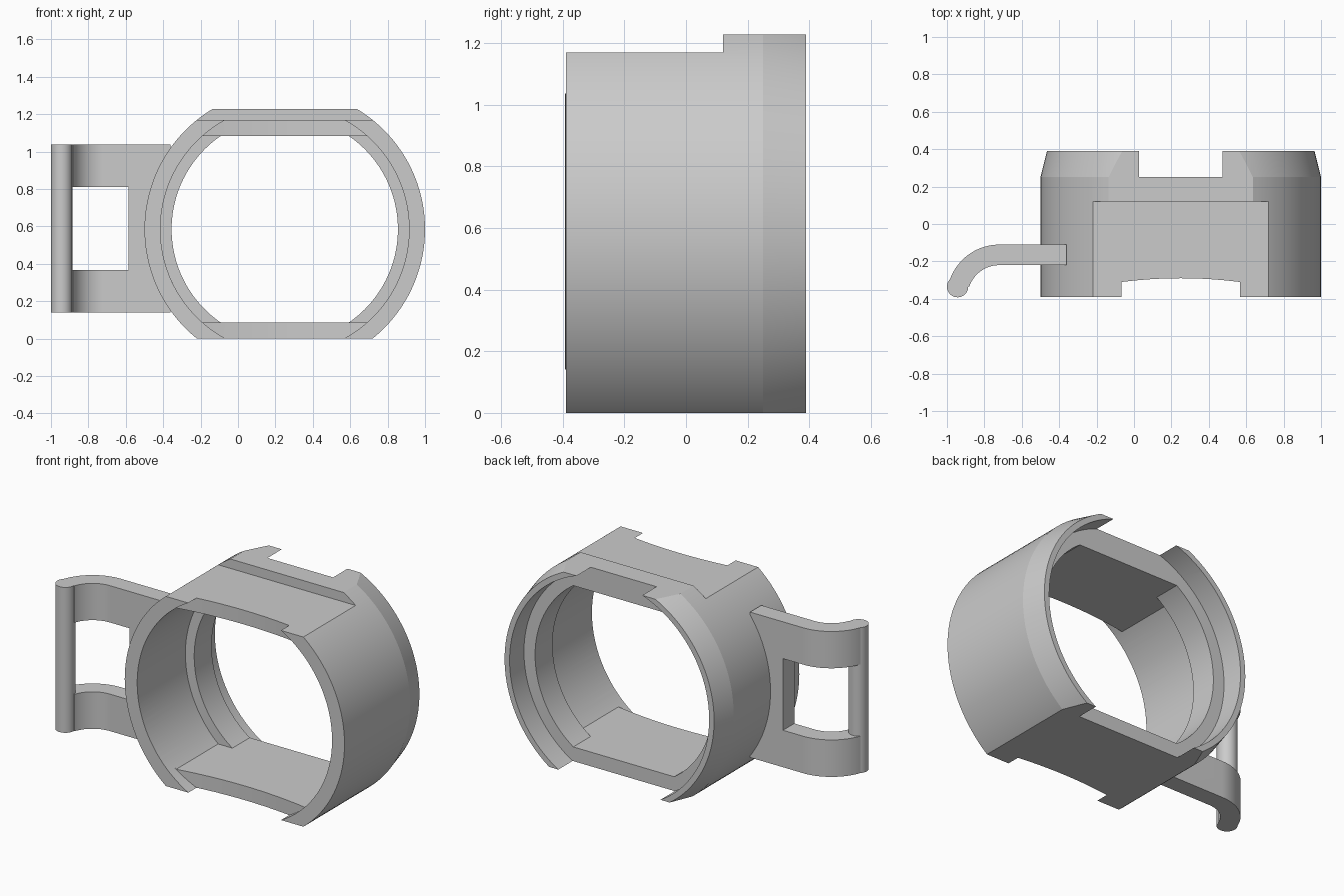
import bpy, bmesh, math

if "Cube" in bpy.data.objects:
    bpy.data.objects.remove(bpy.data.objects["Cube"])

CX, CZ = 0.25, 0.585          # ring axis
FLAT = 0.4975                 # half height of the inner flats
SEG = 128

grey = bpy.data.materials.new("light grey")
grey.use_nodes = True
color = (0.6, 0.6, 0.6, 1)
grey.diffuse_color = color
grey.node_tree.nodes["Principled BSDF"].inputs["Base Color"].default_value = color


def loft(name, sections, axis):
    """Join matching outlines, each given as (position along axis, points)."""
    place = {"x": lambda p, t: (t, p[0], p[1]),
             "y": lambda p, t: (p[0], t, p[1]),
             "z": lambda p, t: (p[0], p[1], t)}[axis]
    bm = bmesh.new()
    rings = [[bm.verts.new(place(p, t)) for p in pts] for t, pts in sections]
    n = len(rings[0])
    for a, b in zip(rings, rings[1:]):
        for i in range(n):
            j = (i + 1) % n
            bm.faces.new((a[i], a[j], b[j], b[i]))
    bm.faces.new(rings[0])
    bm.faces.new(rings[-1])
    bmesh.ops.recalc_face_normals(bm, faces=bm.faces)
    mesh = bpy.data.meshes.new(name)
    bm.to_mesh(mesh)
    bm.free()
    mesh.materials.append(grey)
    obj = bpy.data.objects.new(name, mesh)
    bpy.context.collection.objects.link(obj)
    return obj


def prism(name, pts, axis, lo, hi):
    return loft(name, [(lo, pts), (hi, pts)], axis)


def arc(cx, cy, r, start, end, n):
    return [(cx + r * math.cos(start + (end - start) * i / n),
             cy + r * math.sin(start + (end - start) * i / n)) for i in range(n + 1)]


def circle(r):
    return arc(CX, CZ, r, 0, math.tau, SEG)[:-1]


def flatted(r):
    a = math.asin(FLAT / r)
    return arc(CX, CZ, r, -a, a, SEG // 2) + arc(CX, CZ, r, math.pi - a, math.pi + a, SEG // 2)


def combine(obj, tool, operation):
    mod = obj.modifiers.new("cut", "BOOLEAN")
    mod.operation, mod.object, mod.solver = operation, tool, "EXACT"
    bpy.context.view_layer.objects.active = obj
    bpy.ops.object.modifier_apply(modifier=mod.name)
    bpy.data.objects.remove(tool)


def rect(a, b, c, d):
    return [(a, c), (b, c), (b, d), (a, d)]


# Ring body with tapered back, trimmed to a flat base and stepped top
ring = loft("ring_body", [(-0.39, circle(0.75)), (0.25, circle(0.75)), (0.39, circle(0.715))], "y")
step = [(-0.6, 0), (0.6, 0), (0.6, 1.228), (0.12, 1.228), (0.12, 1.17), (-0.6, 1.17)]
combine(ring, prism("trim", step, "x", -2, 2), "INTERSECT")

# Bore with flats, inner lip and back pocket
combine(ring, prism("bore", flatted(0.665), "y", -0.5, 0.08), "DIFFERENCE")
combine(ring, prism("lip_hole", flatted(0.605), "y", -0.2, 0.5), "DIFFERENCE")
combine(ring, prism("pocket", circle(0.681), "y", 0.25, 0.5), "DIFFERENCE")

# Front mouth with a gently curved end
mouth = prism("mouth", circle(0.665), "y", -0.5, -0.2)
half = math.asin(0.8 / 2.5)
bow = arc(CX, -0.29 - 2.5, 2.5, math.pi / 2 - half, math.pi / 2 + half, 40)
bow += [(CX - 0.8, -0.7), (CX + 0.8, -0.7)]
combine(mouth, prism("bow", bow, "z", -1, 2), "INTERSECT")
combine(ring, mouth, "DIFFERENCE")

# Hooked side plate with a window
hook = [(-0.36, -0.22), (-0.36, -0.11)]
hook += arc(-0.72, -0.39, 0.28, math.pi / 2, math.pi - 0.196, 24)
hook += arc(-0.72, -0.39, 0.17, math.pi - 0.33, math.pi / 2, 24)
plate = prism("side_plate", hook, "z", 0.14, 1.037)
combine(plate, prism("window", rect(-1.2, -0.585, 0.368, 0.81), "y", -0.6, 0.2), "DIFFERENCE")
combine(plate, prism("clearance", circle(0.7), "y", -0.6, 0.2), "DIFFERENCE")

# Round bar along the hook tip
bar = prism("hook_bar", arc(-0.943, -0.335, 0.057, 0, math.tau, 40)[:-1], "z", 0.14, 1.037)

for obj in (ring, plate, bar):
    bpy.ops.object.select_all(action="DESELECT")
    obj.select_set(True)
    bpy.context.view_layer.objects.active = obj
    bpy.ops.object.shade_smooth_by_angle(angle=math.radians(12))
